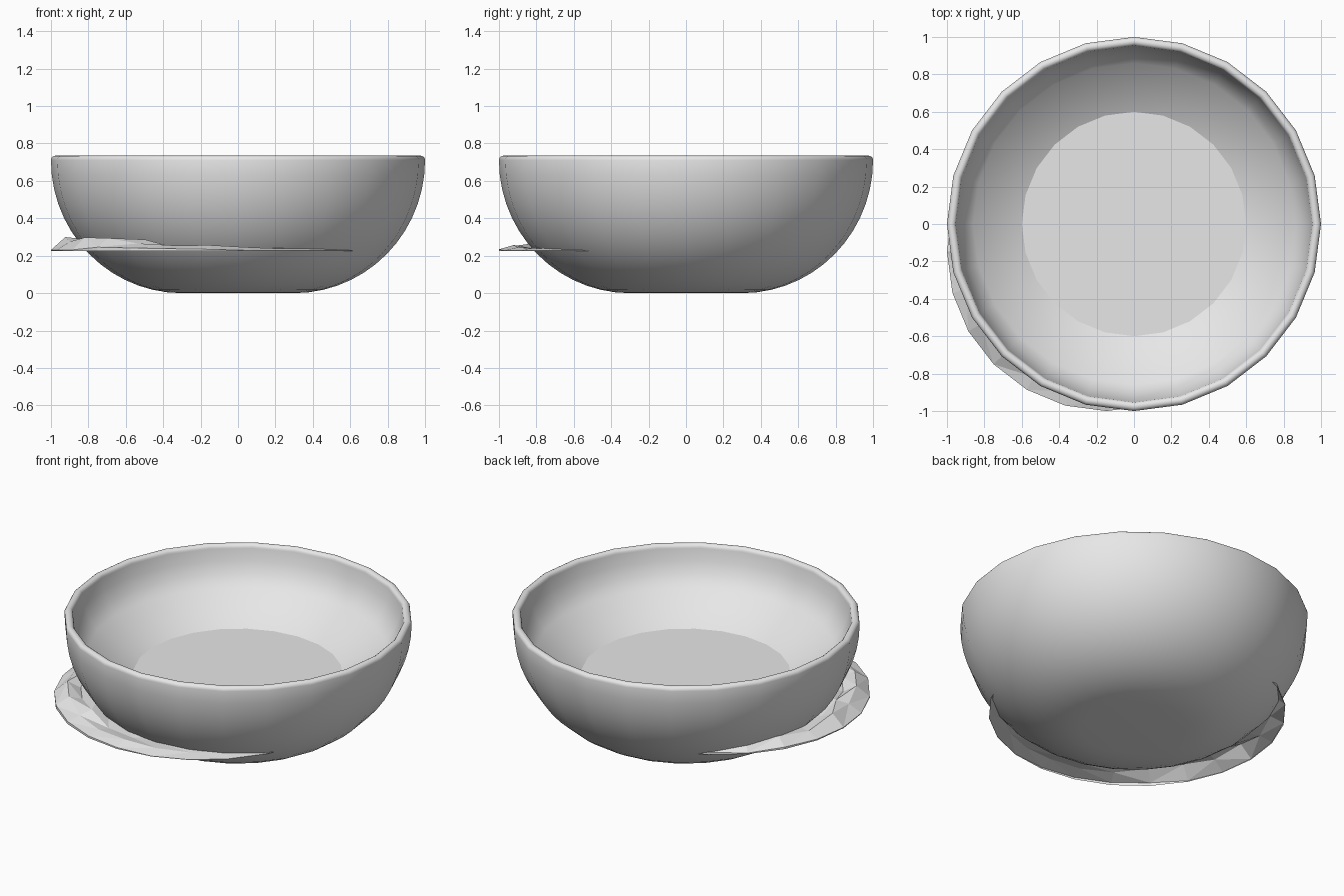
import bpy
import bmesh
import math
import random

SIDES = 24
random.seed(4)

cube = bpy.data.objects.get("Cube")
if cube:
    bpy.data.objects.remove(cube, do_unlink=True)

# One plain grey for everything
grey = bpy.data.materials.new("light_grey")
grey.use_nodes = True
colour = (0.8, 0.8, 0.8, 1)
grey.diffuse_color = colour
grey.node_tree.nodes["Principled BSDF"].inputs["Base Color"].default_value = colour


def ring(bm, radius, height, cx=0, cy=0):
    """Add a ring of vertices; height is a number or a function of x, y."""
    verts = []
    for i in range(SIDES):
        a = math.tau * i / SIDES
        x, y = cx + radius * math.cos(a), cy + radius * math.sin(a)
        z = height(x, y) if callable(height) else height
        verts.append(bm.verts.new((x, y, z)))
    return verts


def bridge(bm, a, b):
    for i in range(SIDES):
        j = (i + 1) % SIDES
        bm.faces.new((a[i], a[j], b[j], b[i]))


def finish(bm, name):
    mesh = bpy.data.meshes.new(name)
    bm.to_mesh(mesh)
    bm.free()
    mesh.materials.append(grey)
    obj = bpy.data.objects.new(name, mesh)
    bpy.context.collection.objects.link(obj)
    return obj


# Bowl: rounded outside, rolled lip, curved inside wall, flat floor
STEPS = 14
LIP = 0.024
LIP_Z = 0.735 - LIP
profile = []
for k in range(STEPS + 1):
    t = math.pi / 2 * k / STEPS
    profile.append((0.3 + 0.7 * math.sin(t), LIP_Z * (1 - math.cos(t))))
for k in range(1, 9):
    t = math.pi * k / 8
    profile.append((1 - LIP + LIP * math.cos(t), LIP_Z + LIP * math.sin(t)))
profile += [(0.94, 0.64), (0.91, 0.57), (0.86, 0.5), (0.6, 0.365)]

bm = bmesh.new()
rings = [ring(bm, r, z) for r, z in profile]
for lower, upper in zip(rings, rings[1:]):
    bridge(bm, lower, upper)
bm.faces.new(reversed(rings[0]))
floor = bm.faces.new(rings[-1])
for face in bm.faces:
    face.smooth = True
for edge in floor.edges:
    edge.smooth = False
finish(bm, "bowl")


# Crumpled disc: off-centre open sheet with a short rim, rougher towards -x
def bumps(x, y):
    rough = min(1, max(0.12, 0.35 - 0.9 * x))
    return 0.236 + 0.07 * rough * random.random()


def edge_height(x, y):
    return 0.227 + 0.02 * random.random() * min(1, max(0.1, 0.3 - x))


CENTRE = -0.147
RADIUS = 0.853
bm = bmesh.new()
layers = [ring(bm, RADIUS, 0.225, CENTRE, CENTRE)]
layers.append(ring(bm, RADIUS, edge_height, CENTRE, CENTRE))
for share in (0.91, 0.82, 0.7, 0.45):
    layers.append(ring(bm, RADIUS * share, bumps, CENTRE, CENTRE))
for outer, inner in zip(layers, layers[1:]):
    bridge(bm, outer, inner)
bm.faces.new(layers[-1])
bmesh.ops.triangulate(bm, faces=bm.faces[:])
finish(bm, "crumpled_disc")
